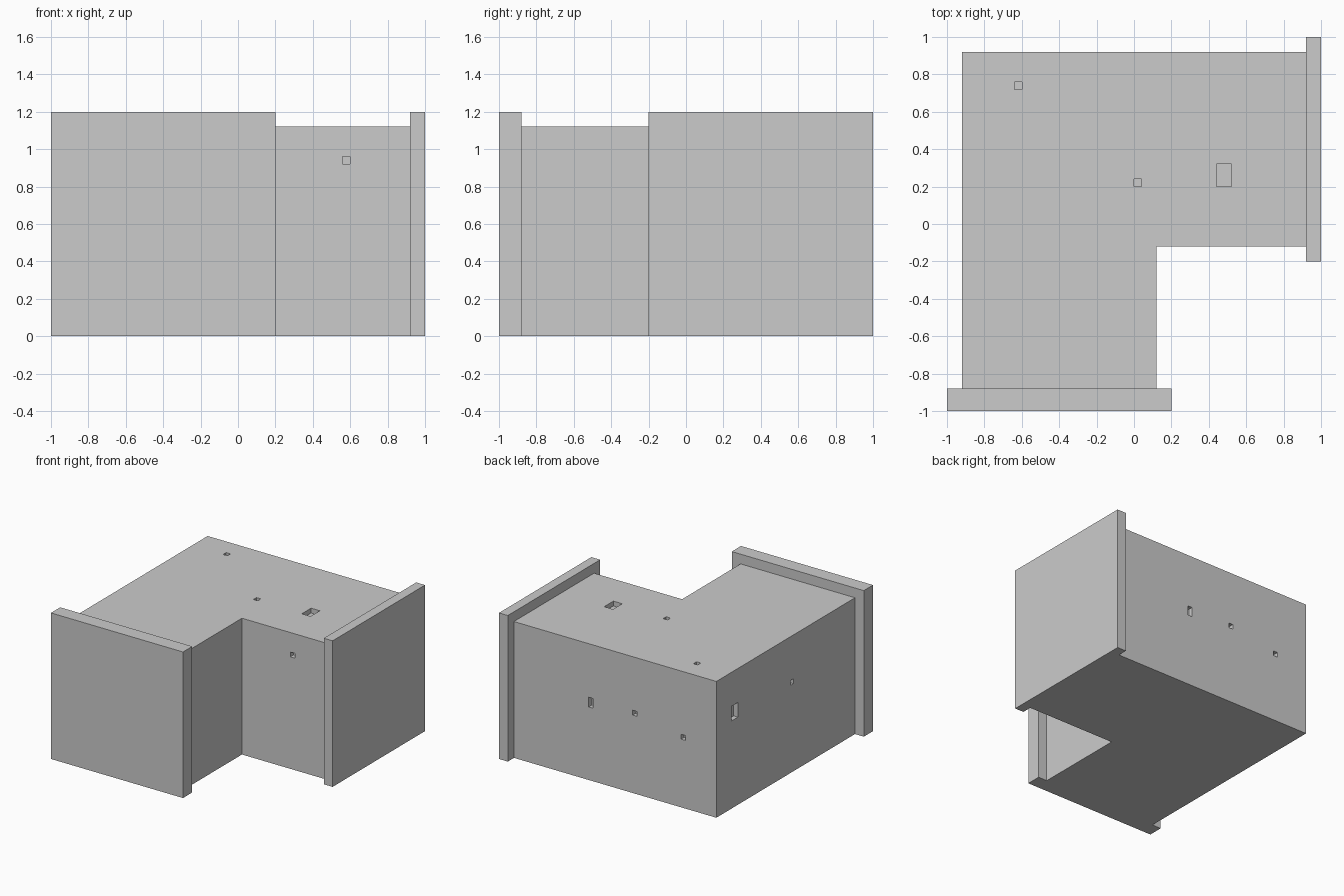
import bpy
import bmesh
from mathutils import Matrix, Vector

if "Cube" in bpy.data.objects:
    bpy.data.objects.remove(bpy.data.objects["Cube"])


def make_object(name, bm):
    bmesh.ops.recalc_face_normals(bm, faces=bm.faces)
    mesh = bpy.data.meshes.new(name)
    bm.to_mesh(mesh)
    bm.free()
    obj = bpy.data.objects.new(name, mesh)
    bpy.context.collection.objects.link(obj)
    return obj


def add_box(bm, lo, hi):
    lo, hi = Vector(lo), Vector(hi)
    size = hi - lo
    matrix = Matrix.Translation((lo + hi) / 2) @ Matrix.Diagonal((*size, 1))
    bmesh.ops.create_cube(bm, size=1, matrix=matrix)


def box(name, lo, hi):
    bm = bmesh.new()
    add_box(bm, lo, hi)
    return make_object(name, bm)


# L-shaped body extruded upward
TOP = 1.12
outline = [(-0.92, -0.88), (0.12, -0.88), (0.12, -0.12),
           (0.92, -0.12), (0.92, 0.92), (-0.92, 0.92)]
bm = bmesh.new()
base = bm.faces.new([bm.verts.new((x, y, 0)) for x, y in outline])
ext = bmesh.ops.extrude_face_region(bm, geom=[base], use_keep_orig=True)
bmesh.ops.translate(bm, vec=(0, 0, TOP),
                    verts=[g for g in ext["geom"] if isinstance(g, bmesh.types.BMVert)])
body = make_object("elbow_body", bm)

# End plates
box("front_end_plate", (-1, -1, 0), (0.2, -0.88, 1.2))
box("right_end_plate", (0.92, -0.2, 0), (1, 1, 1.2))

# Shallow rectangular pits: low corner and size along the two face axes
D = 0.04
cut = bmesh.new()
for x, y, w, h in [(-0.64, 0.72, 0.04, 0.04), (0, 0.2, 0.04, 0.04), (0.44, 0.2, 0.08, 0.12)]:
    add_box(cut, (x, y, TOP - D), (x + w, y + h, TOP + D))            # top
for x, z, w, h in [(0.2, 0.6, 0.04, 0.08), (-0.2, 0.64, 0.04, 0.04), (-0.64, 0.56, 0.04, 0.04)]:
    add_box(cut, (x, 0.92 - D, z), (x + w, 0.92 + D, z + h))          # back
for y, z, w, h in [(0.64, 0.72, 0.08, 0.12), (-0.08, 0.72, 0.04, 0.04)]:
    add_box(cut, (-0.92 - D, y, z), (-0.92 + D, y + w, z + h))        # left
add_box(cut, (0.56, -0.12 - D, 0.92), (0.6, -0.12 + D, 0.96))         # inner front
cutter = make_object("pit_cutter", cut)
cutter.hide_render = True

# Carve the pits and discard the cutter
mod = body.modifiers.new("pits", "BOOLEAN")
mod.operation = "DIFFERENCE"
mod.solver = "EXACT"
mod.object = cutter
bpy.context.view_layer.objects.active = body
bpy.ops.object.modifier_apply(modifier=mod.name)
bpy.data.objects.remove(cutter)
